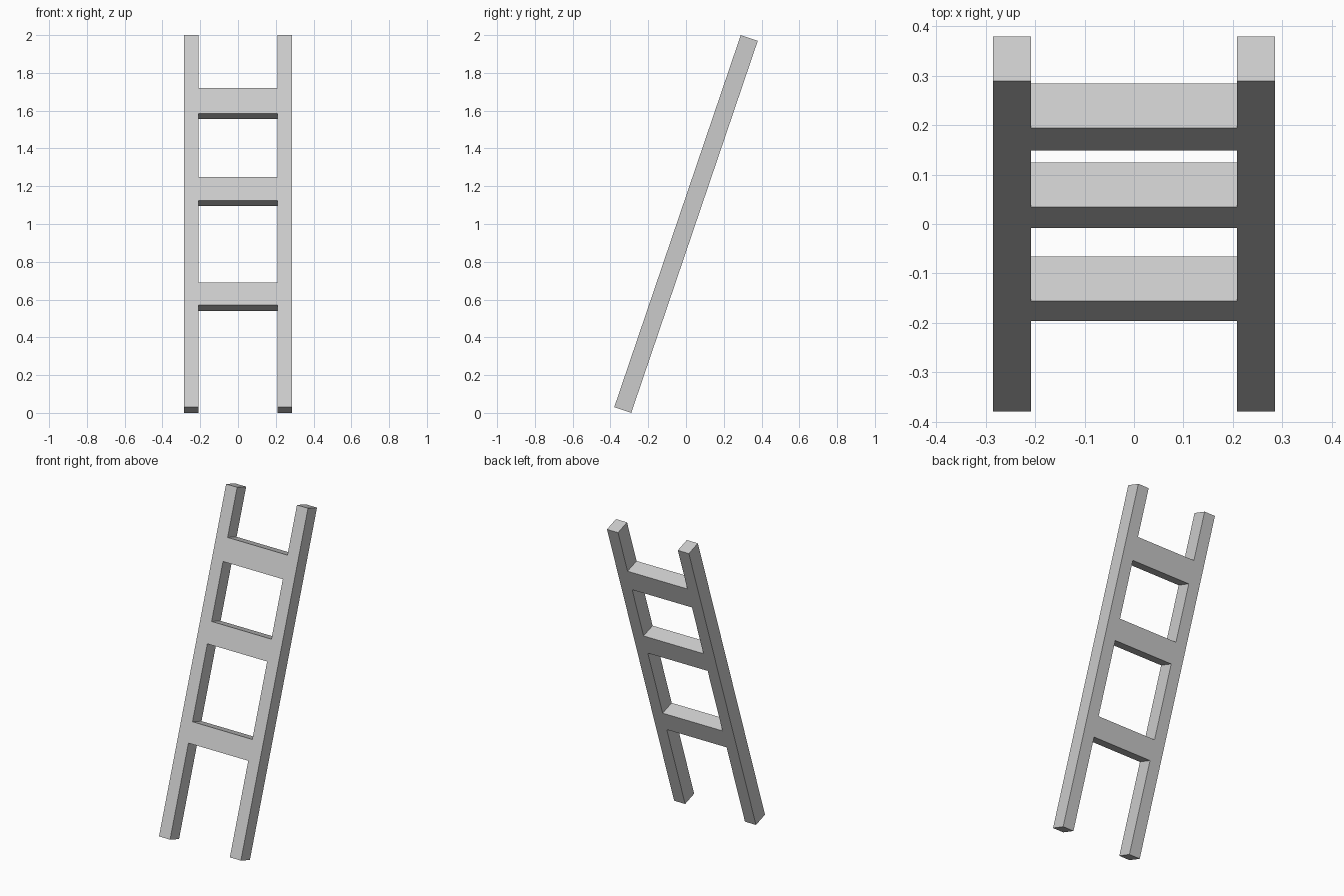
import bpy
import math
from mathutils import Matrix, Vector

if "Cube" in bpy.data.objects:
    bpy.data.objects.remove(bpy.data.objects["Cube"])

TILT = Matrix.Rotation(-math.atan2(0.67, 1.97), 4, 'X')   # leans back towards +y
LEAN = Matrix.Translation((0, 0, 1)) @ TILT               # ladder centre at z = 1
DEPTH = 0.095
INNER, OUTER = 0.209, 0.286


def beam(name, x0, x1, s0, s1):
    """Box spanning x0..x1 across and s0..s1 along the leaning ladder."""
    bpy.ops.mesh.primitive_cube_add(size=1)
    ob = bpy.context.object
    ob.name = name
    size = Matrix.Diagonal((x1 - x0, DEPTH, s1 - s0, 1))
    centre = Matrix.Translation(Vector(((x0 + x1) / 2, 0, (s0 + s1) / 2)))
    ob.data.transform(LEAN @ centre @ size)
    return ob


# side rails
beam("rail_left", -OUTER, -INNER, -1.04, 1.04)
beam("rail_right", INNER, OUTER, -1.04, 1.04)

# flat rungs, flush with the rails
rungs = {"lower": (-0.470, -0.344), "middle": (0.116, 0.248), "upper": (0.602, 0.744)}
for label, (s0, s1) in rungs.items():
    beam("rung_" + label, -INNER, INNER, s0, s1)
